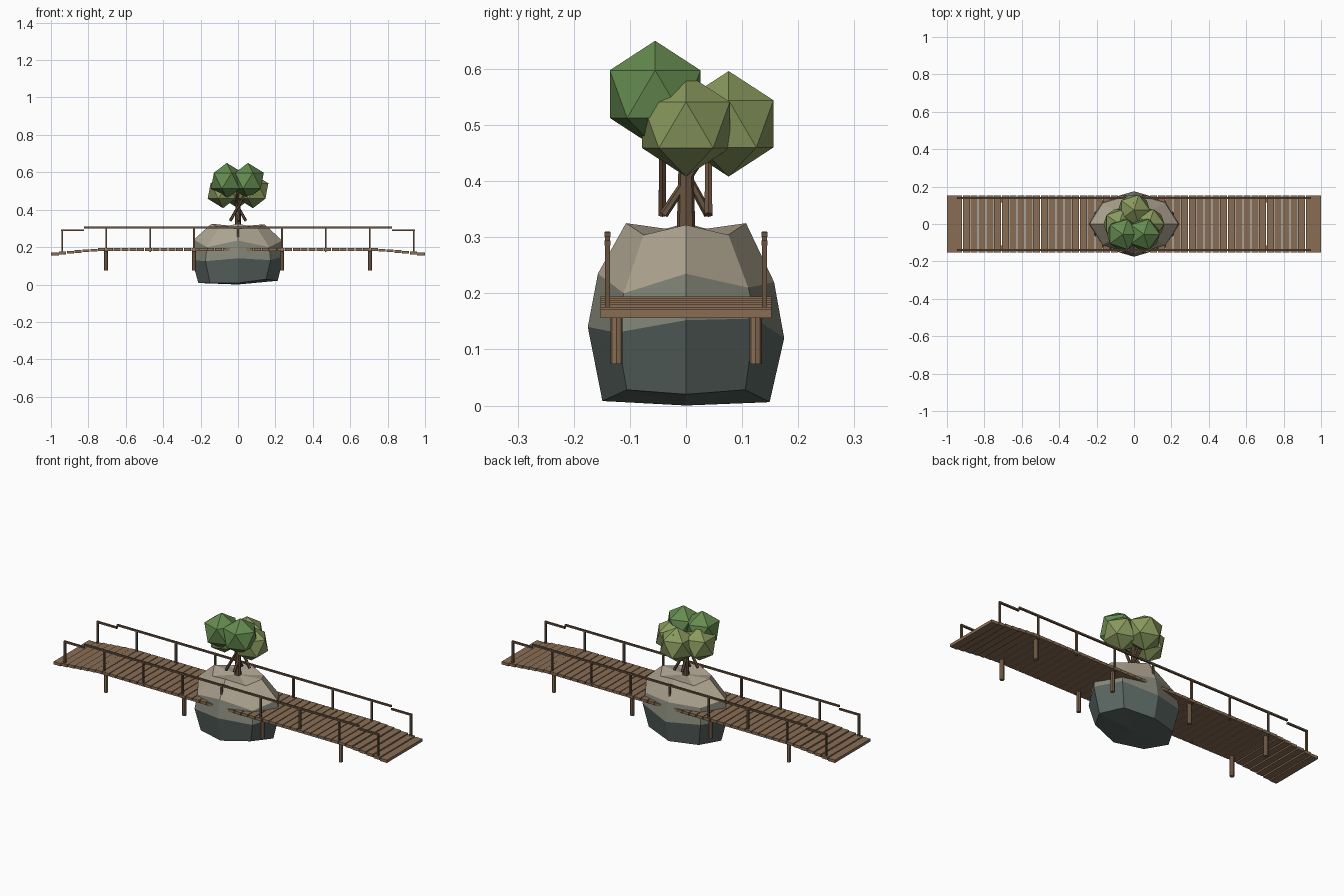
import bpy, bmesh, math
from mathutils import Vector

if "Cube" in bpy.data.objects:
    bpy.data.objects.remove(bpy.data.objects["Cube"])


def material(name, rgb):
    m = bpy.data.materials.new(name)
    m.diffuse_color = (*rgb, 1)
    m.use_nodes = True
    m.node_tree.nodes["Principled BSDF"].inputs["Base Color"].default_value = m.diffuse_color
    return m


WOOD = material("plank_wood", (0.25, 0.155, 0.09))
DARK = material("post_wood", (0.14, 0.085, 0.05))
GREEN = material("leaf_green", (0.13, 0.26, 0.08))
OLIVE = material("leaf_olive", (0.25, 0.32, 0.11))
STONES = [material("stone_low", (0.10, 0.13, 0.12)),
          material("stone_mid", (0.23, 0.24, 0.19)),
          material("stone_top", (0.42, 0.37, 0.28))]


def box(name, loc, size, mat):
    bpy.ops.mesh.primitive_cube_add(size=1, location=loc)
    o = bpy.context.object
    o.name = name
    o.scale = size
    o.data.materials.append(mat)
    return o


def rod(name, a, b, r1, r2, mat, sides=8):
    a, b = Vector(a), Vector(b)
    bpy.ops.mesh.primitive_cone_add(vertices=sides, radius1=r1, radius2=r2,
                                    depth=(b - a).length, location=(a + b) / 2)
    o = bpy.context.object
    o.name = name
    o.rotation_euler = (b - a).to_track_quat('Z', 'Y').to_euler()
    o.data.materials.append(mat)
    return o


def drop(x):
    # how far the walkway dips near its two ends
    t = max(0, (abs(x) - 0.72) / 0.28)
    return 0.026 * t ** 1.2


# walkway planks
N = 48
pitch = 2 / N
for i in range(N):
    x = -1 + (i + 0.5) * pitch
    box("plank", (x, 0, 0.187 - drop(x)), (pitch * 0.9 if 0 < i < N - 1 else pitch, 0.304, 0.015), WOOD)

# handrails: thin posts, each carrying one level rail piece
step = 0.235
for side in (-1, 1):
    y = side * 0.14
    for i in range(-4, 5):
        x = i * step
        end = abs(i) == 4
        top = 0.295 if end else 0.31
        base = 0.165 if end else 0.175
        box("rail_post", (x, y, (base + top) / 2), (0.009, 0.009, top - base), DARK)
        x0, x1 = max(x - step / 2, -0.945), min(x + step / 2, 0.945)
        box("handrail", ((x0 + x1) / 2, y, top - 0.005), (x1 - x0, 0.01, 0.009), DARK)
    # support piles under the deck
    for x in (-0.705, -0.235, 0.235, 0.705):
        rod("support_pile", (x, side * 0.124, 0.074), (x, side * 0.124, 0.183), 0.011, 0.011, WOOD)

# boulder: eight-sided rings with uneven heights, capped by a low crown
bm = bmesh.new()
rings = [  # (x radius, y radius, heights at the eight corners)
    (0.212, 0.149, (0.02, 0.028, 0.006, 0.008, 0.008, 0.008, 0.008, 0.028)),
    (0.246, 0.175, (0.152, 0.155, 0.12, 0.13, 0.13, 0.125, 0.14, 0.13)),
    (0.236, 0.157, (0.235, 0.21, 0.22, 0.215, 0.24, 0.2, 0.235, 0.2)),
    (0.142, 0.107, (0.322, 0.304, 0.325, 0.304, 0.325, 0.304, 0.325, 0.304)),
]
loops = []
for rx, ry, zs in rings:
    loops.append([bm.verts.new((rx * math.cos(k * math.pi / 4),
                                ry * math.sin(k * math.pi / 4), z))
                  for k, z in enumerate(zs)])
for j in range(3):
    for k in range(8):
        n = (k + 1) % 8
        f = bm.faces.new((loops[j][k], loops[j][n], loops[j + 1][n], loops[j + 1][k]))
        f.material_index = j
peak, foot = bm.verts.new((0, 0, 0.31)), bm.verts.new((0, 0, 0))
for k in range(8):
    n = (k + 1) % 8
    bm.faces.new((loops[3][k], loops[3][n], peak)).material_index = 2
    bm.faces.new((loops[0][n], loops[0][k], foot)).material_index = 0
bmesh.ops.recalc_face_normals(bm, faces=bm.faces)
mesh = bpy.data.meshes.new("boulder")
bm.to_mesh(mesh)
bm.free()
for m in STONES:
    mesh.materials.append(m)
bpy.context.collection.objects.link(bpy.data.objects.new("boulder", mesh))

# tree trunk and crossing branches
rod("trunk", (0, 0, 0.295), (0, 0, 0.48), 0.017, 0.012, DARK)
for a, b in (((0.005, -0.04, 0.34), (0.0, 0.112, 0.57)),
             ((-0.005, 0.04, 0.34), (0.0, -0.08, 0.56)),
             ((0.042, 0.04, 0.34), (-0.07, 0.04, 0.54)),
             ((-0.042, -0.042, 0.34), (0.07, -0.042, 0.54))):
    rod("branch", a, b, 0.008, 0.006, DARK, 6)

# leaf clumps
for loc, r, mat in (((0.053, -0.055, 0.555), 0.095, GREEN),
                    ((-0.06, -0.055, 0.555), 0.095, GREEN),
                    ((0.08, 0.0, 0.5), 0.092, OLIVE),
                    ((-0.08, 0.0, 0.5), 0.092, OLIVE),
                    ((0.0, 0.076, 0.502), 0.094, OLIVE)):
    bpy.ops.mesh.primitive_ico_sphere_add(subdivisions=1, radius=r, location=loc)
    o = bpy.context.object
    o.name = "leaf_clump"
    o.data.materials.append(mat)
